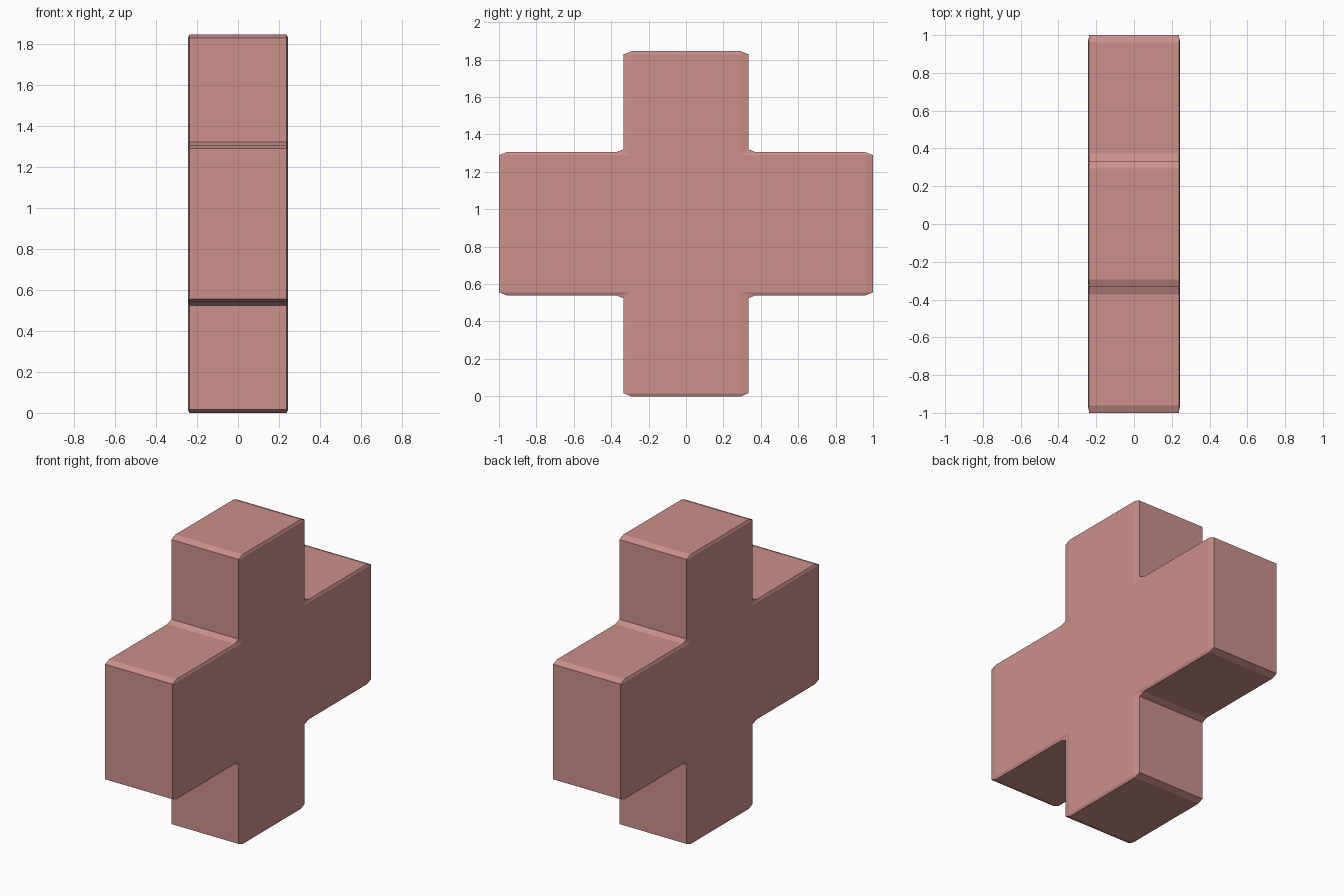
import bpy, bmesh

if "Cube" in bpy.data.objects:
    bpy.data.objects.remove(bpy.data.objects["Cube"])

# Half sizes of the cross, and bevel size along each axis
HX, HY, HZ = 0.244, 1.0, 0.9225
ARM_Y, ARM_Z = 0.333, 0.3825
BEVEL = (0.007, 0.04, 0.016)

# Local units are chosen so one even bevel becomes the stretched bevel after scaling
W = 0.04
scale = [b / W for b in BEVEL]

# Cross profile in the YZ plane
profile = [(-ARM_Y, -HZ), (ARM_Y, -HZ), (ARM_Y, -ARM_Z), (HY, -ARM_Z),
           (HY, ARM_Z), (ARM_Y, ARM_Z), (ARM_Y, HZ), (-ARM_Y, HZ),
           (-ARM_Y, ARM_Z), (-HY, ARM_Z), (-HY, -ARM_Z), (-ARM_Y, -ARM_Z)]

# Extrude the profile along x
bm = bmesh.new()
face = bm.faces.new([bm.verts.new((-HX / scale[0], y / scale[1], z / scale[2]))
                     for y, z in profile])
ext = bmesh.ops.extrude_face_region(bm, geom=[face], use_keep_orig=True)
top = [v for v in ext["geom"] if isinstance(v, bmesh.types.BMVert)]
bmesh.ops.translate(bm, verts=top, vec=(2 * HX / scale[0], 0, 0))
bmesh.ops.recalc_face_normals(bm, faces=bm.faces)
mesh = bpy.data.meshes.new("cross_block")
bm.to_mesh(mesh)
bm.free()

cross = bpy.data.objects.new("cross_block", mesh)
bpy.context.collection.objects.link(cross)
cross.location.z = HZ
cross.scale = scale

# Chamfer all edges
bevel = cross.modifiers.new("chamfer", 'BEVEL')
bevel.width = W
bevel.segments = 1
bevel.limit_method = 'ANGLE'

mat = bpy.data.materials.new("soft_red")
mat.diffuse_color = (0.6, 0.28, 0.26, 1)
mat.use_nodes = True
mat.node_tree.nodes["Principled BSDF"].inputs["Base Color"].default_value = mat.diffuse_color
mesh.materials.append(mat)
